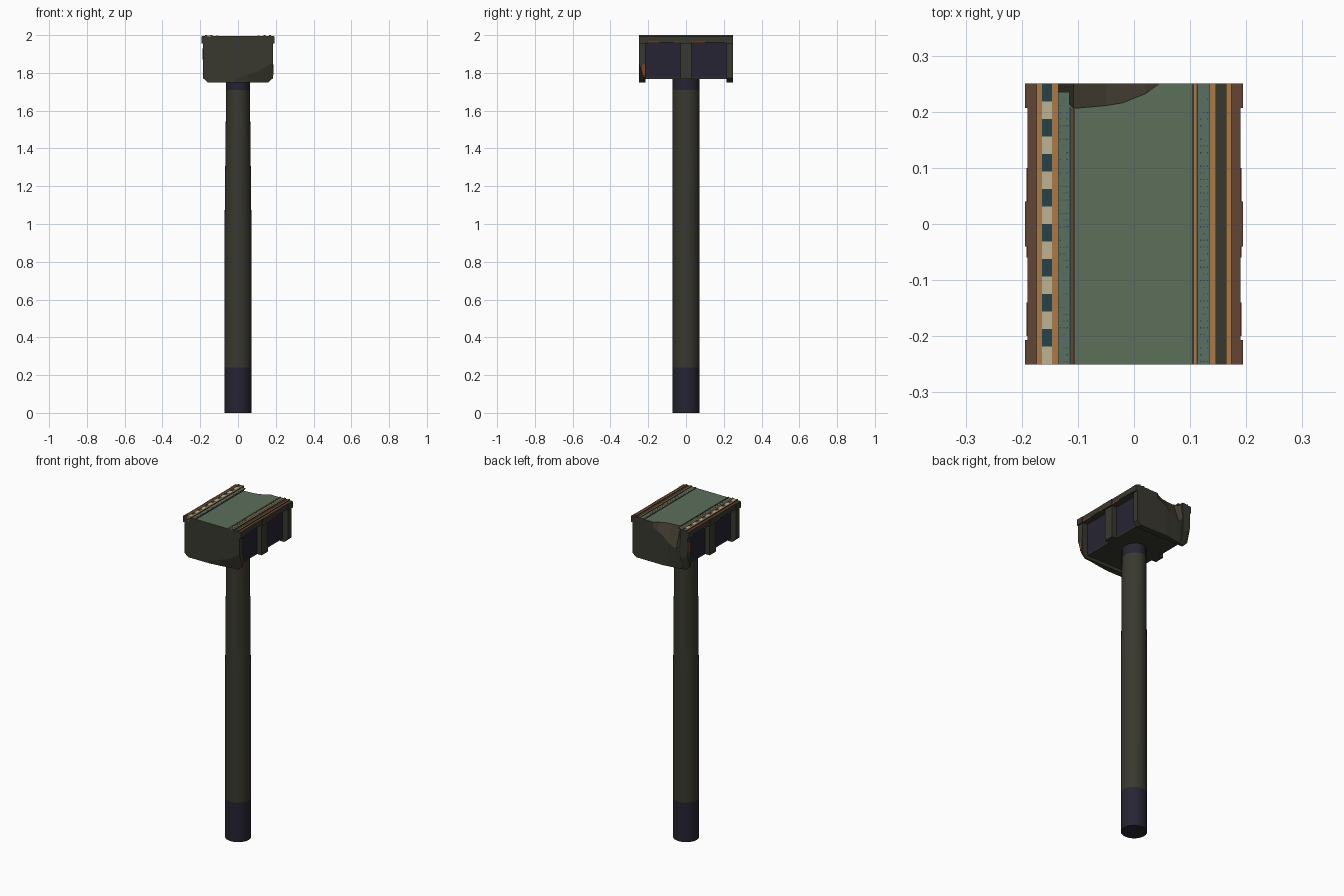
import bpy, bmesh, math, random

if "Cube" in bpy.data.objects:
    bpy.data.objects.remove(bpy.data.objects["Cube"])
random.seed(4)

def mat(name, r, g, b):
    m = bpy.data.materials.new(name)
    lin = lambda c: ((c / 255 + 0.055) / 1.055) ** 2.4 if c > 10 else c / 3294
    m.diffuse_color = (lin(r), lin(g), lin(b), 1)
    m.use_nodes = True
    m.node_tree.nodes["Principled BSDF"].inputs["Base Color"].default_value = m.diffuse_color
    return m

OLIVE = mat("dark olive", 57, 56, 47)
NAVY = mat("dark navy", 37, 36, 50)
GREEN = mat("deck green", 93, 110, 91)
PALE = mat("strip green", 88, 112, 98)
BROWN = mat("brown", 98, 70, 53)
ORANGE = mat("orange wood", 172, 121, 70)
TEAL = mat("teal", 36, 68, 74)
CREAM = mat("cream", 190, 180, 148)
RUST = mat("rust", 120, 66, 42)
CHIP = mat("broken stone", 65, 59, 49)

def finish(name, bm, mats):
    bmesh.ops.recalc_face_normals(bm, faces=bm.faces)
    me = bpy.data.meshes.new(name)
    bm.to_mesh(me)
    bm.free()
    for m in mats:
        me.materials.append(m)
    ob = bpy.data.objects.new(name, me)
    bpy.context.collection.objects.link(ob)
    return ob

def boxes(name, bounds, top, side=None):
    """Boxes (x0,x1,y0,y1,z0,z1); upward faces may have their own colour."""
    bm = bmesh.new()
    for x0, x1, y0, y1, z0, z1 in bounds:
        vs = bmesh.ops.create_cube(bm, size=1)["verts"]
        for v in vs:
            v.co = (x1 if v.co.x > 0 else x0, y1 if v.co.y > 0 else y0, z1 if v.co.z > 0 else z0)
    bm.normal_update()
    for f in bm.faces:
        f.material_index = 0 if f.normal.z > 0.5 else 1
    return finish(name, bm, [top, side or top])

def both(x0, x1, *rest):
    """The same box on the left and right sides."""
    return [(x0, x1, *rest), (-x1, -x0, *rest)]

# Pole: rings slightly narrowing in x, navy foot and collar
bm = bmesh.new()
N = 32
rings = []
for z, rx in [(0, .072), (.24, .072), (1.0, .071), (1.35, .067), (1.71, .063), (1.78, .063)]:
    rings.append([bm.verts.new((rx * math.cos(2 * math.pi * i / N), .071 * math.sin(2 * math.pi * i / N), z))
                  for i in range(N)])
for k in range(5):
    for i in range(N):
        j = (i + 1) % N
        f = bm.faces.new((rings[k][i], rings[k][j], rings[k + 1][j], rings[k + 1][i]))
        f.material_index = 1 if k in (0, 4) else 0
bm.faces.new(rings[0]).material_index = 1
pole = finish("pole", bm, [OLIVE, NAVY])
bpy.context.view_layer.objects.active = pole
pole.select_set(True)
bpy.ops.object.shade_smooth_by_angle()

# Girder body with recessed navy panels, centre ribs and soffit
boxes("girder_body", [(-.15, .15, -.216, .216, 1.775, 1.965)], NAVY)
boxes("soffit", [(-.15, .15, -.216, .216, 1.768, 1.775)], OLIVE)
boxes("side_ribs", both(.14, .18, -.03, .03, 1.768, 1.965), OLIVE)

# End plates: columns of (x, top y, crease z, bottom y, bottom z)
def end_plate(name, sign, cols):
    bm = bmesh.new()
    rows = []
    for x, yt, zm, yb, zb in cols:
        pts = [(min(.215, yt - .004), 1.992), (yt, 1.992), (.25, zm), (yb, zb), (.215, zb)]
        rows.append([bm.verts.new((x, sign * y, z)) for y, z in pts])
    for a, b in zip(rows, rows[1:]):
        for i in range(5):
            j = (i + 1) % 5
            f = bm.faces.new((a[i], a[j], b[j], b[i]))
            if i == 1 and min(a[1].co.y, b[1].co.y) * sign < .249:
                f.material_index = 1
    bm.faces.new(rows[0])
    bm.faces.new(rows[-1])
    finish(name, bm, [OLIVE, CHIP])

end_plate("front_plate", -1, [
    (-.185, .25, 1.90, .25, 1.772), (-.16, .25, 1.90, .25, 1.75), (-.02, .25, 1.765, .249, 1.75),
    (.05, .25, 1.79, .24, 1.75), (.11, .25, 1.81, .23, 1.75), (.16, .25, 1.84, .225, 1.75),
    (.185, .25, 1.855, .225, 1.775)])
bite = [(-.135, .236), (-.108, .206), (-.05, .211), (-.02, .216), (.02, .232), (.045, .25)]
end_plate("back_plate", 1, [
    (-.185, .25, 1.85, .228, 1.775), (-.16, .25, 1.83, .228, 1.75),
    (-.136, .25, 1.82, .232, 1.75), (-.135, .236, 1.90, .234, 1.75), (-.108, .206, 1.87, .238, 1.75),
    (-.05, .211, 1.90, .245, 1.75), (-.02, .216, 1.93, .25, 1.75), (.02, .232, 1.95, .25, 1.75),
    (.045, .25, 1.96, .25, 1.75), (.16, .25, 1.9, .25, 1.75), (.185, .25, 1.9, .25, 1.772)])

# Deck slab with the bite taken from its back edge
bm = bmesh.new()
outline = [(-.136, -.25), (.136, -.25), (.136, .25)] + bite[::-1] + [(-.136, .25)]
face = bm.faces.new([bm.verts.new((x, y, 1.962)) for x, y in outline])
up = bmesh.ops.extrude_face_region(bm, geom=[face])["geom"]
for v in up:
    if isinstance(v, bmesh.types.BMVert):
        v.co.z = 1.994
bm.normal_update()
for f in bm.faces:
    f.material_index = 0 if min(v.co.z for v in f.verts) > 1.99 else 1
finish("deck", bm, [GREEN, OLIVE])

# Outer ledges with joint brackets
L = (-.25, .25)
boxes("outer_ledges", both(.173, .190, *L, 1.962, 1.994), BROWN, OLIVE)
brackets = []
for y0, y1 in [(-.25, -.207), (-.04, .04), (.207, .25)]:
    brackets += both(.186, .194, y0, y1, 1.956, 1.992)
boxes("ledge_brackets", brackets, BROWN, OLIVE)

# Rail strips along the deck
boxes("wood_rails", both(.164, .174, *L, 1.962, 2.0) + both(.135, .146, *L, 1.962, 2.0), ORANGE, OLIVE)
boxes("right_channel", [(.146, .164, *L, 1.962, 1.996)], OLIVE)
blocks = [(-.164, -.146, -.25 + i / 32, -.25 + (i + 1) / 32, 1.962, 1.998) for i in range(16)]
boxes("cream_blocks", blocks[0::2], CREAM)
boxes("teal_blocks", blocks[1::2], TEAL)

# Dotted edge strips and thin dividing lines
boxes("left_dotted_strip", [(-.135, -.115, -.25, .235, 1.99, 1.9955)], PALE)
boxes("right_dotted_strip", [(.114, .135, -.25, .25, 1.99, 1.9955)], PALE)
dots = []
for c in range(3):
    for r in range(40):
        for s in (-1, 1):
            if random.random() < .6:
                x, y = s * (.119 + c * .006), -.245 + r * .012
                dots.append((x - .001, x + .001, y - .001, y + .001, 1.995, 1.9962))
boxes("strip_dots", dots, TEAL)
boxes("dark_lines", [(-.115, -.112, -.25, .208, 1.99, 1.997), (-.109, -.106, -.25, .204, 1.99, 1.997),
                     (.104, .107, *L, 1.99, 1.997), (.111, .114, *L, 1.99, 1.997)], OLIVE)
boxes("deck_trim", [(-.112, -.109, -.25, .205, 1.99, 1.998)], BROWN)
boxes("deck_trim_right", [(.107, .111, *L, 1.99, 1.998)], ORANGE)

# Rust patches on plate edges and under the ledges
rust = [(.183, .187, -.232, -.218, 1.79, 1.845), (-.187, -.183, .225, .249, 1.87, 1.93)]
for y0, y1 in [(-.2, -.14), (-.06, -.03), (.03, .1)]:
    rust += both(.186, .1915, y0, y1, 1.958, 1.966)
boxes("rust_patches", rust, RUST)
